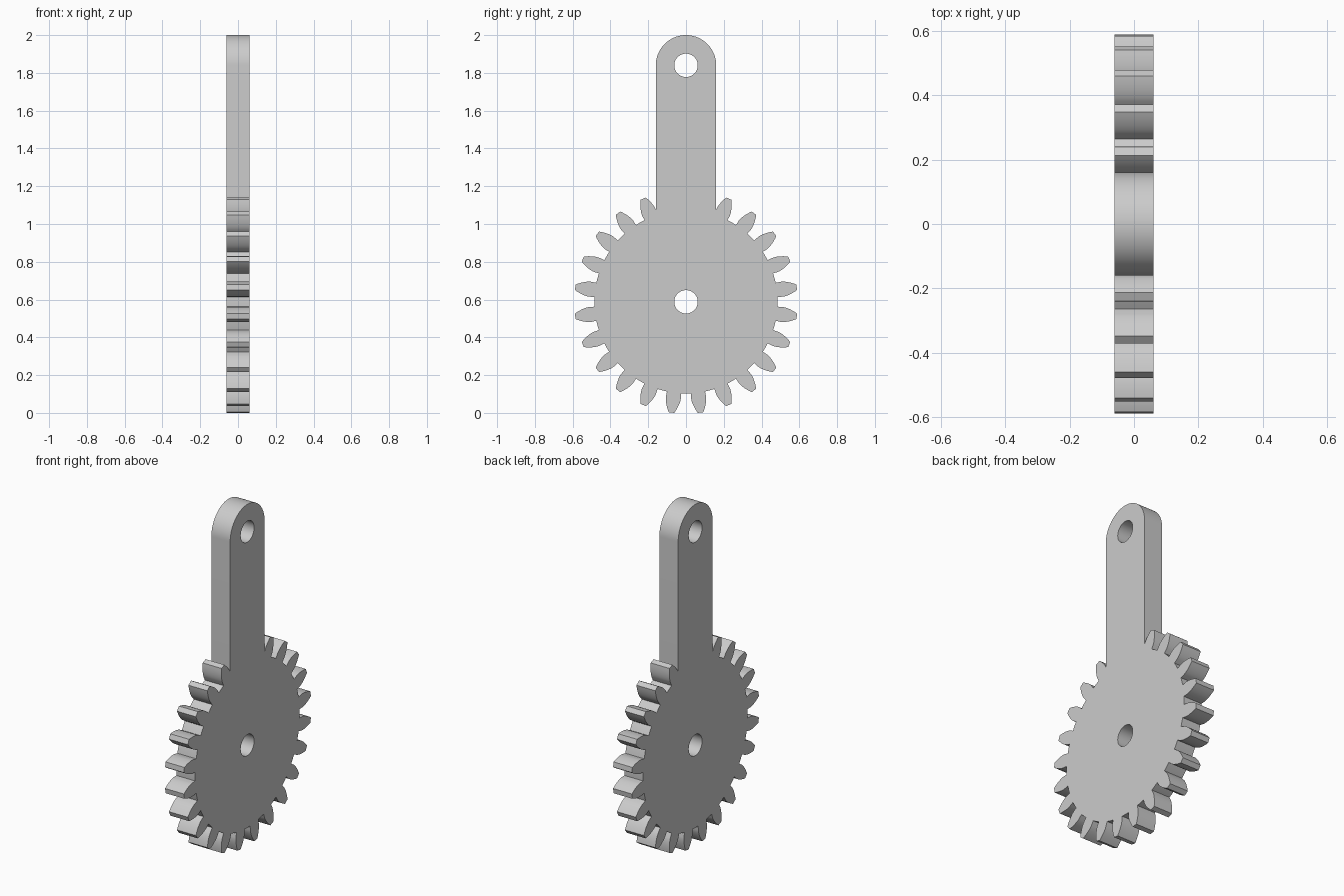
import bpy, bmesh
from math import sin, cos, tan, acos, pi, radians, sqrt

if "Cube" in bpy.data.objects:
    bpy.data.objects.remove(bpy.data.objects["Cube"], do_unlink=True)

TEETH = 24
HUB_Z, EYE_Z = 0.588, 1.84
HALF_THICK = 0.061
ARM = 0.16
HOLE = 0.062
TIP_R, PITCH_R, ROOT_R = 0.5915, 0.546, 0.485
BASE_R = PITCH_R * cos(radians(20))


def involute(r):
    a = acos(min(1, BASE_R / r))
    return tan(a) - a


def half_angle(r):
    # half the angular width of a tooth at radius r
    return radians(3.6) + involute(PITCH_R) - involute(r)


def polar(r, a, z=HUB_Z):
    return (r * cos(a), z + r * sin(a))


def circle(z, r, n=48):
    return [polar(r, 2 * pi * i / n, z) for i in range(n)]


def gear_outline():
    pts = []
    step = 2 * pi / TEETH
    steps = 7
    radii = [BASE_R + (TIP_R - BASE_R) * i / steps for i in range(steps + 1)]
    root_half = half_angle(BASE_R)
    for k in range(TEETH):
        # start just past the arm and run round the gear
        mid = pi / 2 + (k + 0.5) * step
        pts.append(polar(ROOT_R, mid - root_half))
        pts += [polar(r, mid - half_angle(r)) for r in radii]
        pts += [polar(r, mid + half_angle(r)) for r in reversed(radii)]
        gap = step - 2 * root_half
        pts += [polar(ROOT_R, mid + root_half + gap * i / 4) for i in range(4)]
    return pts


def lever_outline():
    # gear without the teeth hidden by the arm, closed by the round-ended arm
    gear = [p for p in gear_outline() if abs(p[0]) > ARM + 0.001 or p[1] < HUB_Z]
    foot = HUB_Z + sqrt(BASE_R ** 2 - ARM ** 2)
    cap = [polar(ARM, pi * i / 40, EYE_Z) for i in range(41)]
    return gear + [(ARM, foot)] + cap + [(-ARM, foot)]


# plate with its two holes, filled flat and then thickened along x
bm = bmesh.new()
for loop in (lever_outline(), circle(HUB_Z, HOLE), circle(EYE_Z, HOLE)):
    verts = [bm.verts.new((-HALF_THICK, y, z)) for y, z in loop]
    for a, b in zip(verts, verts[1:] + verts[:1]):
        bm.edges.new((a, b))
bmesh.ops.triangle_fill(bm, use_beauty=True, edges=bm.edges[:], normal=(-1, 0, 0))
result = bmesh.ops.extrude_face_region(bm, geom=bm.faces[:], use_keep_orig=True)
moved = [g for g in result["geom"] if isinstance(g, bmesh.types.BMVert)]
bmesh.ops.translate(bm, verts=moved, vec=(2 * HALF_THICK, 0, 0))
bmesh.ops.recalc_face_normals(bm, faces=bm.faces[:])

mesh = bpy.data.meshes.new("gear_lever")
bm.to_mesh(mesh)
bm.free()
lever = bpy.data.objects.new("gear_lever", mesh)
bpy.context.collection.objects.link(lever)

# single grey metal
grey = bpy.data.materials.new("light_grey")
grey.use_nodes = True
colour = (0.6, 0.6, 0.6, 1)
grey.diffuse_color = colour
grey.node_tree.nodes["Principled BSDF"].inputs["Base Color"].default_value = colour
mesh.materials.append(grey)

bpy.ops.object.select_all(action="DESELECT")
lever.select_set(True)
bpy.context.view_layer.objects.active = lever
bpy.ops.object.shade_smooth_by_angle(angle=radians(25))
